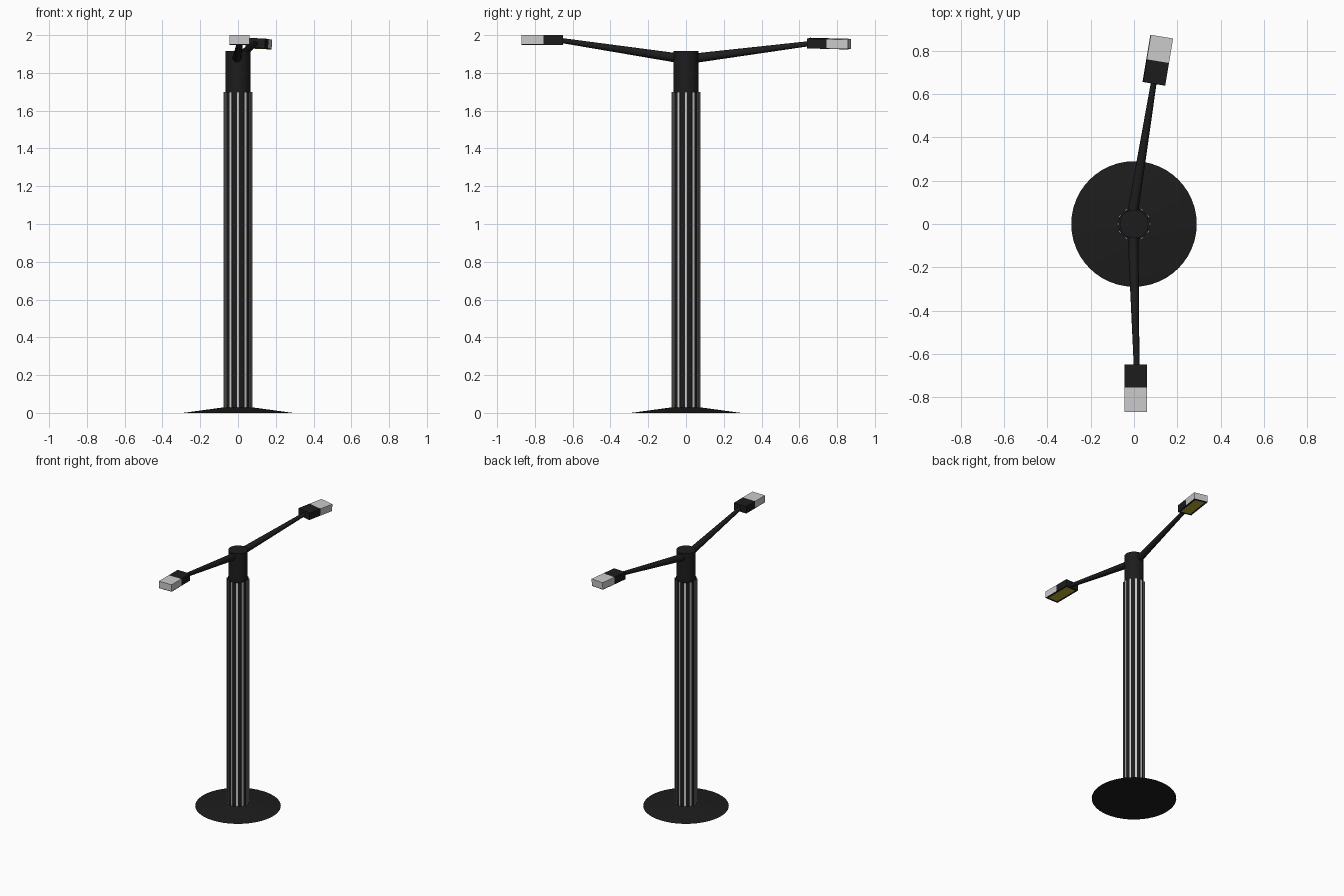
import bpy, bmesh
from math import radians, cos, sin, tau
from mathutils import Vector, Matrix, Euler

if "Cube" in bpy.data.objects:
    bpy.data.objects.remove(bpy.data.objects["Cube"])


def material(name, color):
    m = bpy.data.materials.new(name)
    m.diffuse_color = (*color, 1)
    m.use_nodes = True
    m.node_tree.nodes["Principled BSDF"].inputs["Base Color"].default_value = m.diffuse_color
    return m


BLACK = material("black", (0.012, 0.012, 0.012))
YELLOW = material("lamp_yellow", (0.5, 0.42, 0.03))


def make(name, bm, mat=None, matrix=None, smooth=False):
    bmesh.ops.recalc_face_normals(bm, faces=bm.faces)
    mesh = bpy.data.meshes.new(name)
    bm.to_mesh(mesh)
    bm.free()
    obj = bpy.data.objects.new(name, mesh)
    bpy.context.collection.objects.link(obj)
    if mat:
        mesh.materials.append(mat)
    if matrix:
        obj.matrix_world = matrix
    if smooth:
        bpy.ops.object.select_all(action='DESELECT')
        obj.select_set(True)
        bpy.context.view_layer.objects.active = obj
        bpy.ops.object.shade_smooth_by_angle(angle=radians(35))
    return obj


def tube(name, start, end, r1, r2, sides=32, mat=BLACK):
    a, b = Vector(start), Vector(end)
    d = b - a
    bm = bmesh.new()
    bmesh.ops.create_cone(bm, cap_ends=True, segments=sides, radius1=r1, radius2=r2, depth=d.length)
    m = Matrix.Translation((a + b) / 2) @ d.to_track_quat('Z', 'Y').to_matrix().to_4x4()
    return make(name, bm, mat, m, smooth=True)


def add_box(bm, lo, hi, matrix=Matrix()):
    lo, hi = Vector(lo), Vector(hi)
    m = matrix @ Matrix.Translation((lo + hi) / 2) @ Matrix.Diagonal((*(hi - lo), 1))
    bmesh.ops.create_cube(bm, size=1, matrix=m)


def box(name, lo, hi, mat=None, matrix=None):
    bm = bmesh.new()
    add_box(bm, lo, hi)
    return make(name, bm, mat, matrix)


# base, column and neck
tube("base", (0, 0, 0), (0, 0, 0.03), 0.29, 0.07, 48)
tube("column", (0, 0, 0.02), (0, 0, 1.70), 0.073, 0.073, 48)
tube("neck", (0, 0, 1.70), (0, 0, 1.915), 0.066, 0.066, 48)

# grey strips running up the column
bm = bmesh.new()
for i in range(12):
    add_box(bm, (0.068, -0.006, 0.028), (0.077, 0.006, 1.70), Matrix.Rotation(tau * i / 12, 4, 'Z'))
make("column_strips", bm)


# lamp head, pointing along local +y and centred on its own middle
def lamp_head(prefix, location, rotation):
    m = Matrix.Translation(location) @ Euler([radians(a) for a in rotation]).to_matrix().to_4x4()
    w, l, h, t = 0.052, 0.11, 0.026, 0.004
    box(prefix + "_head_body", (-w, -l, t - h), (w, -0.005, h), BLACK, m)
    box(prefix + "_head_cover", (-w, -0.005, t - h), (w, l, h), None, m)
    # underside frame with a shallow recess
    bm = bmesh.new()
    add_box(bm, (-w, -l, -h), (w, l, t - h))
    bm.normal_update()
    under = min(bm.faces, key=lambda f: f.calc_center_median().z)
    bmesh.ops.inset_region(bm, faces=[under], thickness=0.014)
    bmesh.ops.translate(bm, verts=under.verts, vec=(0, 0, 0.002))
    make(prefix + "_head_frame", bm, BLACK, m)
    # light panel
    box(prefix + "_light_panel", (-w + 0.014, -l + 0.014, -h + 0.001), (w - 0.014, l - 0.014, t - h), YELLOW, m)


lamp_head("front", (0.008, -0.76, 1.974), (0, 0, 180))
lamp_head("back", (0.11, 0.757, 1.955), (-1.5, 2.5, -9.5))

# tapered arms
tube("front_arm", (-0.006, 0, 1.872), (0.0125, -0.67, 1.973), 0.026, 0.013, 16)
tube("back_arm", (-0.014, 0, 1.872), (0.094, 0.67, 1.957), 0.026, 0.013, 16)
